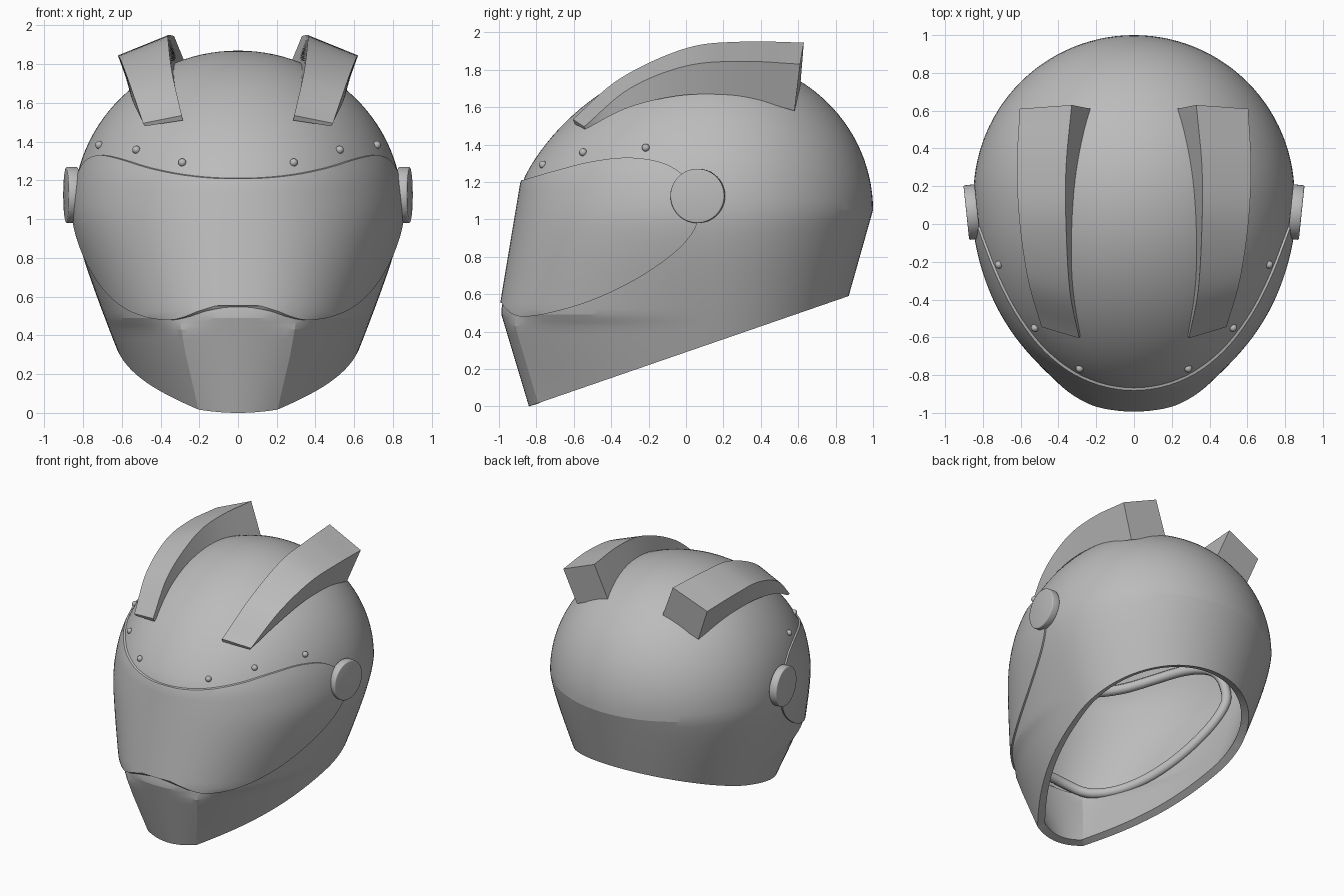
import bpy, bmesh, math
from mathutils import Vector

if "Cube" in bpy.data.objects:
    bpy.data.objects.remove(bpy.data.objects["Cube"])

grey = bpy.data.materials.new("plain_grey")
grey.diffuse_color = (0.5, 0.5, 0.5, 1)
grey.use_nodes = True
grey.node_tree.nodes["Principled BSDF"].inputs["Base Color"].default_value = grey.diffuse_color
Y0 = 0.15          # widest station of every horizontal section


def add(name, bm):
    bmesh.ops.recalc_face_normals(bm, faces=bm.faces)
    me = bpy.data.meshes.new(name)
    bm.to_mesh(me)
    bm.free()
    me.materials.append(grey)
    ob = bpy.data.objects.new(name, me)
    bpy.context.collection.objects.link(ob)
    return ob


def activate(ob):
    bpy.ops.object.select_all(action='DESELECT')
    ob.select_set(True)
    bpy.context.view_layer.objects.active = ob


def apply(ob, kind, **kw):
    activate(ob)
    m = ob.modifiers.new(kind.lower(), kind)
    for k, v in kw.items():
        setattr(m, k, v)
    bpy.ops.object.modifier_apply(modifier=m.name)


def smooth(ob, deg):
    activate(ob)
    bpy.ops.object.shade_smooth_by_angle(angle=math.radians(deg))


def spline(pts, n):
    """Catmull-Rom samples through a list of points."""
    p = [Vector(q) for q in pts]
    p = [2 * p[0] - p[1]] + p + [2 * p[-1] - p[-2]]
    out = []
    for i in range(1, len(p) - 2):
        a, b, c, d = p[i - 1:i + 3]
        for k in range(n):
            t = k / n
            out.append(0.5 * (2 * b + (c - a) * t + (2 * a - 5 * b + 4 * c - d) * t * t
                              + (3 * b - a - 3 * c + d) * t ** 3))
    return out + [p[-2]]


def dims(z):
    """Half width, front y, back y and roundness of the section at height z."""
    s = min(max((z - 1.05) / 0.82, 0), 1)
    c = math.sqrt(1 - s * s)
    d = max(1.05 - z, 0)
    hw = 0.85 * c - 0.42 * d * d / (d + 0.25)
    yb = Y0 + 0.85 * c - 0.283 * d
    if z > 1.21:
        yf = Y0 - c * (1.078 - 0.19 * s)
    elif z > 0.5:
        yf = -0.99 + (z - 0.5) / 0.71 * 0.118
    else:
        yf = -0.84 - 0.3 * z
    n = 2.25 - 0.25 * min(max((z - 0.5) / 0.7, 0), 1)
    return hw, yf, yb, n


def side_x(y, z):
    hw, yf, yb, n = dims(z)
    r = (Y0 - y) / (Y0 - yf) if y < Y0 else (y - Y0) / (yb - Y0)
    return hw * max(1 - min(r, 1) ** n, 0) ** (1 / n)


def section(z):
    """Half section, front to back; the chin has a flat panel with hard corners."""
    hw, yf, yb, n = dims(z)
    xe = min(0.2 + 0.233 * z, 0.44 * hw)
    w = min(max((0.49 - z) / 0.06, 0), 1)
    pts = []
    for j in range(9):
        x = xe * j / 8
        ys = Y0 - (Y0 - yf) * (1 - (x / hw) ** n) ** (1 / n)
        pts.append((x, ys * (1 - w) + (yf + 0.055 * (j / 8) ** 2) * w))
    ae = math.asin((xe / hw) ** (n / 2))
    ex, ey, ky = xe, yf + 0.055, -0.33 - 0.45 * z
    for j in range(1, 25):
        t = j / 24
        a = ae + (math.pi / 2 - ae) * t
        x = hw * math.sin(a) ** (2 / n)
        y = Y0 - (Y0 - yf) * max(math.cos(a), 0) ** (2 / n)
        bx = (1 - t) ** 2 * ex + (1 - (1 - t) ** 2) * hw
        by = (1 - t) ** 2 * ey + 2 * t * (1 - t) * ky + t * t * Y0
        pts.append((x * (1 - w) + bx * w, y * (1 - w) + by * w))
    for j in range(1, 29):
        a = math.pi / 2 * j / 28
        pts.append((hw * math.cos(a), Y0 + (yb - Y0) * math.sin(a)))
    pts[-1] = (0, yb)
    return pts


def skin(name):
    """Open outer surface, cut along the sloping neck line."""
    zs = [-0.06, 0.02, 0.1, 0.2, 0.3, 0.38, 0.43, 0.45, 0.47, 0.49, 0.52, 0.56]
    zs += [0.62 + 0.43 * i / 9 for i in range(10)]
    zs += [1.05 + 0.82 * math.sin(math.pi / 2 * i / 28) for i in range(1, 28)]
    bm = bmesh.new()
    rings = []
    for z in zs:
        h = section(z)
        full = h + [(-x, y) for x, y in h[-2:0:-1]]
        rings.append([bm.verts.new((x, y, z)) for x, y in full])
    m = len(rings[0])
    for a, b in zip(rings, rings[1:]):
        for i in range(m):
            bm.faces.new((a[i], a[(i + 1) % m], b[(i + 1) % m], b[i]))
    top = bm.verts.new((0, Y0, 1.87))
    for i in range(m):
        bm.faces.new((rings[-1][i], rings[-1][(i + 1) % m], top))
    bmesh.ops.bisect_plane(bm, geom=bm.verts[:] + bm.edges[:] + bm.faces[:],
                           plane_co=(0, -0.84, 0), plane_no=(0, 0.345, -1), clear_outer=True)
    return add(name, bm)


# visor outline seen from the side (y, z)
outline = spline([(-0.872, 1.21), (-0.7, 1.26), (-0.5, 1.31), (-0.3, 1.33), (-0.12, 1.30), (0, 1.22),
                  (0.05, 1.1), (0.06, 0.98), (-0.02, 0.86), (-0.17, 0.74), (-0.35, 0.635),
                  (-0.55, 0.55), (-0.75, 0.495), (-0.87, 0.48), (-0.93, 0.495), (-0.97, 0.53),
                  (-0.985, 0.553)], 6)
bm = bmesh.new()
loop = [(p.x, p.y) for p in outline] + [(-1.2, 0.56), (-1.2, 1.205)]
f = bm.faces.new([bm.verts.new((-1.2, y, z)) for y, z in loop])
ext = bmesh.ops.extrude_face_region(bm, geom=[f])
bmesh.ops.translate(bm, vec=(2.4, 0, 0), verts=[v for v in ext["geom"] if isinstance(v, bmesh.types.BMVert)])
cutter = add("visor_cutter", bm)
cutter.hide_render = True

# shell with visor opening
shell = skin("shell")
apply(shell, 'SOLIDIFY', thickness=0.055, offset=-1, use_even_offset=True)
apply(shell, 'BOOLEAN', object=cutter, operation='DIFFERENCE', solver='EXACT')
smooth(shell, 13)

# visor, standing slightly proud of the shell
visor = skin("visor")
for v in visor.data.vertices:
    v.co += v.normal * 0.012
apply(visor, 'SOLIDIFY', thickness=0.035, offset=-1, use_even_offset=True)
apply(visor, 'BOOLEAN', object=cutter, operation='INTERSECT', solver='EXACT')
smooth(visor, 25)
bpy.data.objects.remove(cutter)

# rounded seal inside the visor opening
half = []
for p in outline:
    q = Vector((side_x(p.x, p.y), p.x, p.y))
    c = Vector((0, Y0, p.y))
    q -= (q - c).normalized() * 0.075
    if q.x > 0.02 and (not half or (q - half[-1]).length > 0.03):
        half.append(q)
path = half + [Vector((-q.x, q.y, q.z)) for q in reversed(half)]
cu = bpy.data.curves.new("visor_seal", 'CURVE')
cu.dimensions = '3D'
cu.bevel_depth = 0.035
cu.bevel_resolution = 3
sp = cu.splines.new('POLY')
sp.points.add(len(path) - 1)
for pt, q in zip(sp.points, path):
    pt.co = (*q, 1)
sp.use_cyclic_u = True
sp.use_smooth = True
cu.materials.append(grey)
bpy.context.collection.objects.link(bpy.data.objects.new("visor_seal", cu))

# crest fins: four corner rails lofted along the crown
rails = [
    [(.29, -.605, 1.535), (.34, -.35, 1.755), (.36, 0, 1.915), (.36, .3, 1.95), (.33, .63, 1.945)],
    [(.49, -.545, 1.495), (.56, -.3, 1.70), (.605, 0, 1.82), (.62, .3, 1.845), (.605, .61, 1.83)],
    [(.48, -.54, 1.48), (.54, -.3, 1.60), (.56, 0, 1.665), (.55, .3, 1.655), (.51, .58, 1.58)],
    [(.285, -.595, 1.51), (.32, -.3, 1.66), (.32, 0, 1.76), (.29, .3, 1.77), (.23, .61, 1.70)]]
curves = [spline(r, 8) for r in rails]
bm = bmesh.new()
rows = [[bm.verts.new(p) for p in st] for st in zip(*curves)]
for a, b in zip(rows, rows[1:]):
    for i in range(4):
        bm.faces.new((a[i], a[(i + 1) % 4], b[(i + 1) % 4], b[i]))
bm.faces.new(rows[0])
bm.faces.new(rows[-1])
fins = add("crest_fins", bm)
apply(fins, 'MIRROR')
smooth(fins, 30)

# round pivot caps
bpy.ops.mesh.primitive_cylinder_add(vertices=64, radius=0.145, depth=0.06, location=(0.858, 0.063, 1.125),
                                    rotation=(0, math.pi / 2, -math.radians(6)))
caps = bpy.context.object
caps.name = "pivot_caps"
caps.data.materials.append(grey)
bpy.ops.object.transform_apply(location=True, rotation=True, scale=True)
apply(caps, 'BEVEL', width=0.008, segments=3)
apply(caps, 'MIRROR')
smooth(caps, 40)

# rivets above the visor
bm = bmesh.new()
for y, z in [(-0.765, 1.292), (-0.55, 1.358), (-0.215, 1.383)]:
    for s in (1, -1):
        r = bmesh.ops.create_uvsphere(bm, u_segments=16, v_segments=10, radius=0.021)
        bmesh.ops.translate(bm, verts=r["verts"], vec=(s * (side_x(y, z) + 0.004), y, z))
rivets = add("rivets", bm)
smooth(rivets, 60)
